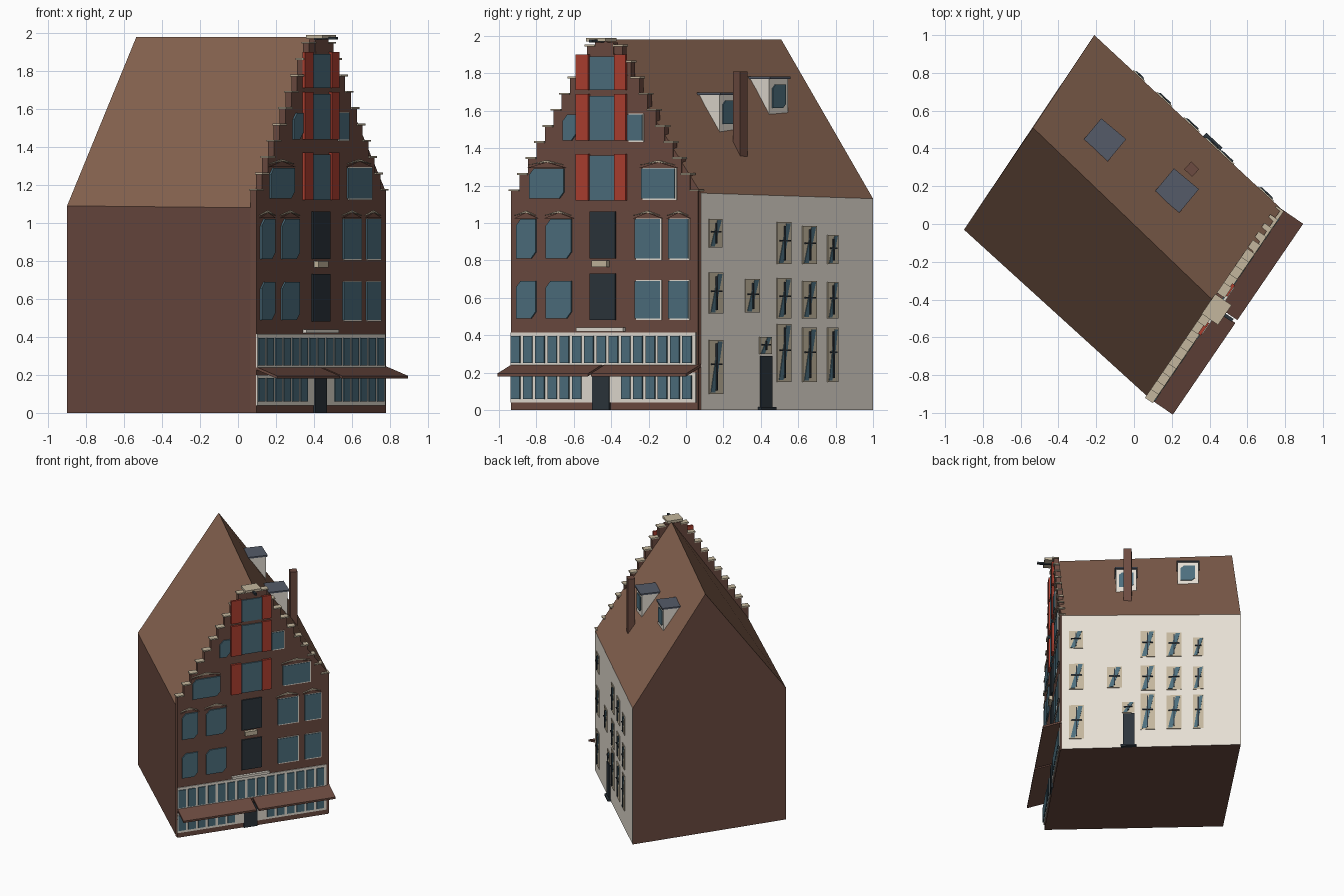
import bpy, bmesh
from mathutils import Vector as V

if "Cube" in bpy.data.objects:
    bpy.data.objects.remove(bpy.data.objects["Cube"])


def material(name, rgb):
    m = bpy.data.materials.new(name)
    m.diffuse_color = (*rgb, 1)
    m.use_nodes = True
    m.node_tree.nodes["Principled BSDF"].inputs["Base Color"].default_value = m.diffuse_color
    return m


BRICK = material("brick", (0.15, 0.07, 0.052))
TILE = material("roof_tile", (0.24, 0.125, 0.08))
RED = material("red_paint", (0.42, 0.05, 0.03))
GLASS = material("glass", (0.075, 0.16, 0.21))
TAN = material("tan_stone", (0.55, 0.47, 0.34))
WHITE = material("white_plaster", (0.78, 0.73, 0.65))
DARK = material("dark_wood", (0.025, 0.035, 0.045))
SLATE = material("slate", (0.09, 0.105, 0.14))

# Footprint corners: facade runs A-B, white side wall B-C, rear C-D
A, B = V((0.09, -0.93, 0)), V((0.78, 0.08, 0))
C, D = V((-0.21, 1.0, 0)), V((-0.90, -0.03, 0))
UP = V((0, 0, 1))


def frame(p, q):
    """Map (world y, height, outward offset) onto the wall p-q."""
    n = (q - p).cross(UP).normalized()
    return lambda y, z, d=0: p + (q - p) * ((y - p.y) / (q.y - p.y)) + n * d + UP * z


front, side = frame(A, B), frame(B, C)


def mesh(name, verts, faces, mats, slots=None):
    me = bpy.data.meshes.new(name)
    me.from_pydata([tuple(v) for v in verts], [], faces)
    for m in mats:
        me.materials.append(m)
    for i, s in enumerate(slots or []):
        me.polygons[i].material_index = s
    bm = bmesh.new()
    bm.from_mesh(me)
    bmesh.ops.recalc_face_normals(bm, faces=bm.faces)
    bm.to_mesh(me)
    bm.free()
    ob = bpy.data.objects.new(name, me)
    bpy.context.collection.objects.link(ob)
    return ob


def panels(name, wall, polys, d0, d1, mat):
    """Extrude (y, z) outlines on a wall from offset d0 to d1, all in one object."""
    vs, fs = [], []
    for p in polys:
        b, n = len(vs), len(p)
        vs += [wall(y, z, d) for d in (d0, d1) for y, z in p]
        fs += [list(range(b, b + n)), list(range(b + n, b + 2 * n))]
        fs += [(b + i, b + (i + 1) % n, b + n + (i + 1) % n, b + n + i) for i in range(n)]
    return mesh(name, vs, fs, [mat])


def rect(y0, y1, z0, z1):
    return [(y0, z0), (y1, z0), (y1, z1), (y0, z1)]


def chamfered(y0, y1, z0, z1, c=0.025):
    return [(y0, z0), (y1 - c, z0), (y1, z0 + c * 1.4), (y1, z1), (y0 + c, z1), (y0, z1 - c * 1.4)]


# House body with pitched roof
ra, rb = V((0.445, -0.43, 1.98)), V((-0.535, 0.51, 1.98))
ev = [A + UP * 1.08, B + UP * 1.16, C + UP * 1.13, D + UP * 1.09]
mesh("house_body", [A, B, C, D] + ev + [ra, rb],
     [(0, 1, 2, 3), (0, 1, 5, 8, 4), (1, 2, 6, 5), (2, 3, 7, 9, 6), (3, 0, 4, 7),
      (5, 6, 9, 8), (7, 4, 8, 9)],
     [BRICK, WHITE, TILE], [0, 0, 1, 0, 0, 2, 2])

# Stepped gable with stone caps
MID, N = -0.43, 10
right, caps = [(0.07, 0)], []
for i in range(N):
    h0, h1, z = 0.5 - 0.045 * i, 0.5 - 0.045 * (i + 1), 1.17 + 0.086 * i
    right += [(MID + h0, z), (MID + h1, z)]
    for s in (-1, 1):
        caps.append(rect(*sorted((MID + s * (h0 + 0.008), MID + s * h1)), z, z + 0.01))
left = [(2 * MID - y, z) for y, z in reversed(right)]
panels("stepped_gable", front, [right + left], -0.03, 0.008, BRICK)
panels("step_caps", front, caps, -0.032, 0.018, TAN)
panels("gable_top_block", front, [rect(MID - 0.05, MID + 0.05, 1.9, 1.965)], -0.03, 0.012, BRICK)
panels("gable_cap", front, [rect(MID - 0.065, MID + 0.04, 1.97, 1.99)], -0.035, 0.07, TAN)
panels("hoist_beam", front, [rect(MID - 0.02, MID - 0.005, 1.965, 1.98)], -0.02, 0.12, DARK)

# Facade windows: frame, glass and arched lintel
wins = [(y0, y1, z0, z1) for z0, z1 in ((0.49, 0.69), (0.81, 1.02))
        for y0, y1 in ((-0.9, -0.795), (-0.74, -0.605), (-0.265, -0.13), (-0.085, 0.02))]
wins += [(-0.83, -0.645, 1.13, 1.29), (-0.23, -0.05, 1.13, 1.29),
         (-0.65, -0.58, 1.44, 1.58), (-0.305, -0.225, 1.44, 1.58)]
doors = [(-0.505, -0.37, 0.48, 0.73), (-0.505, -0.37, 0.81, 1.06)]
lofts = [(-0.505, -0.37, 1.12, 1.36), (-0.505, -0.37, 1.44, 1.68), (-0.505, -0.37, 1.71, 1.89)]
panels("window_frames", front, [rect(a + 0.005, b + 0.006, c - 0.008, d + 0.004) for a, b, c, d in wins
                                if a > MID], 0, 0.014, WHITE)
panels("window_glass", front,
       [rect(*w) if w[0] > MID else chamfered(*w) for w in wins], 0, 0.018, GLASS)
panels("arched_lintels", front,
       [[(a - 0.01, d + 0.005), (b + 0.01, d + 0.005), ((a + b) / 2, d + 0.035)] for a, b, c, d in wins[4:10]],
       0, 0.015, BRICK)
panels("lintel_stones", front,
       [[(a - 0.01, d + 0.02), ((a + b) / 2, d + 0.035), (b, d + 0.02), ((a + b) / 2, d + 0.045)]
        for a, b, c, d in wins[4:10]], 0, 0.02, TAN)
panels("loading_doors", front, [rect(*w) for w in doors], 0, 0.018, DARK)
panels("loft_glass", front, [rect(*w) for w in lofts], 0, 0.018, GLASS)
panels("shutters", front,
       [rect(a, b, c, d + 0.01) for _, _, c, d in lofts for a, b in ((-0.575, -0.51), (-0.37, -0.31))],
       0.008, 0.026, RED)
panels("loading_sill", front, [rect(-0.485, -0.405, 0.765, 0.8)], 0, 0.035, TAN)

# Shop front: white bands, rows of panes, door, signboard and awnings
panels("shop_bands", front, [rect(-0.93, 0.06, 0.24, 0.415), rect(-0.93, -0.49, 0.04, 0.2),
                             rect(-0.4, 0.06, 0.04, 0.2)], 0, 0.014, WHITE)
panes = []
for i in range(15):
    y = -0.925 + i * 0.0655
    panes.append(rect(y, y + 0.048, 0.25, 0.395))
    if not -0.54 < y < -0.4:
        panes.append(rect(y, y + 0.048, 0.06, 0.185))
panels("shop_panes", front, panes, 0, 0.022, GLASS)
panels("shop_door", front, [rect(-0.49, -0.4, 0, 0.2)], 0, 0.02, DARK)
panels("shop_sign", front, [rect(-0.57, -0.32, 0.42, 0.44)], 0, 0.03, WHITE)
for label, y0, y1 in (("left", -0.93, -0.445), ("right", -0.43, 0.08)):
    prof = [(0, 0.245), (0.14, 0.195), (0.14, 0.18), (0, 0.23)]
    vs = [front(y, z, d) for y in (y0, y1) for d, z in prof]
    mesh("awning_" + label, vs, [(0, 1, 2, 3), (4, 5, 6, 7)] +
         [(i, (i + 1) % 4, 4 + (i + 1) % 4, 4 + i) for i in range(4)], [BRICK])

# Side wall windows with cross bars
sw = [(0.12, 0.19, 0.87, 1.02), (0.12, 0.195, 0.515, 0.735), (0.12, 0.195, 0.085, 0.375),
      (0.315, 0.39, 0.52, 0.7)]
for (a, b), tops in (((0.485, 0.56), (1.005, 0.705, 0.46)), ((0.62, 0.695), (0.985, 0.69, 0.44)),
                     ((0.755, 0.81), (0.935, 0.685, 0.44))):
    sw += [(a, b, z, t) for z, t in zip((0.78, 0.49, 0.15), tops)]
sw.append((0.39, 0.455, 0.3, 0.39))
panels("side_window_panels", side, [rect(*w) for w in sw], -0.01, 0.006, TAN)
panels("side_window_glass", side,
       [[(a + (b - a) * u, c + (d - c) * v) for u, v in ((0.1, 0.03), (0.4, 0.03), (0.92, 0.97), (0.62, 0.97))]
        for a, b, c, d in sw], 0, 0.009, GLASS)
bars = []
for a, b, c, d in sw:
    y, z = (a + b) / 2, c + (d - c) * 0.55
    bars += [rect(y - 0.003, y + 0.003, c + 0.02, d - 0.02), rect(a + 0.01, b - 0.01, z - 0.004, z + 0.004)]
panels("side_window_bars", side, bars, 0, 0.014, DARK)
panels("side_door", side, [rect(0.395, 0.455, 0.015, 0.29)], -0.01, 0.01, DARK)
panels("side_door_step", side, [rect(0.385, 0.465, 0, 0.015)], -0.01, 0.025, DARK)

# Dormers (wedge cheeks, slate lid, window) on the side roof slope
for k, (y0, y1, d, z0, z1) in enumerate(((0.27, 0.375, 0, 1.5, 1.685), (0, 0, 0, 1.585, 1.77))):
    p, q = ((V((0.33, 0.18, 0)), V((0.21, 0.28, 0))), (V((-0.055, 0.445, 0)), V((-0.175, 0.545, 0))))[k]
    f = frame(p, q)
    a, b = p.y, q.y
    vs = [f(y, z, o) for y in (a, b) for z, o in ((z0 - 0.04, 0), (z1, 0), (z1, -0.14))]
    mesh(f"dormer_{k + 1}", vs, [(0, 1, 2), (3, 4, 5), (0, 1, 4, 3), (1, 2, 5, 4), (2, 0, 3, 5)], [WHITE])
    panels(f"dormer_roof_{k + 1}", f, [rect(a - 0.005, b + 0.005, z1, z1 + 0.012)], -0.15, 0.012, SLATE)
    panels(f"dormer_glass_{k + 1}", f, [chamfered(a + 0.015, b - 0.015, z0 + 0.03, z1 - 0.03, 0.015)],
           0, 0.006, GLASS)

# Chimney
cf = frame(V((0.345, 0.29, 0)), V((0.303, 0.33, 0)))
panels("chimney", cf, [rect(0.29, 0.33, 1.33, 1.81)], -0.055, 0, BRICK)
